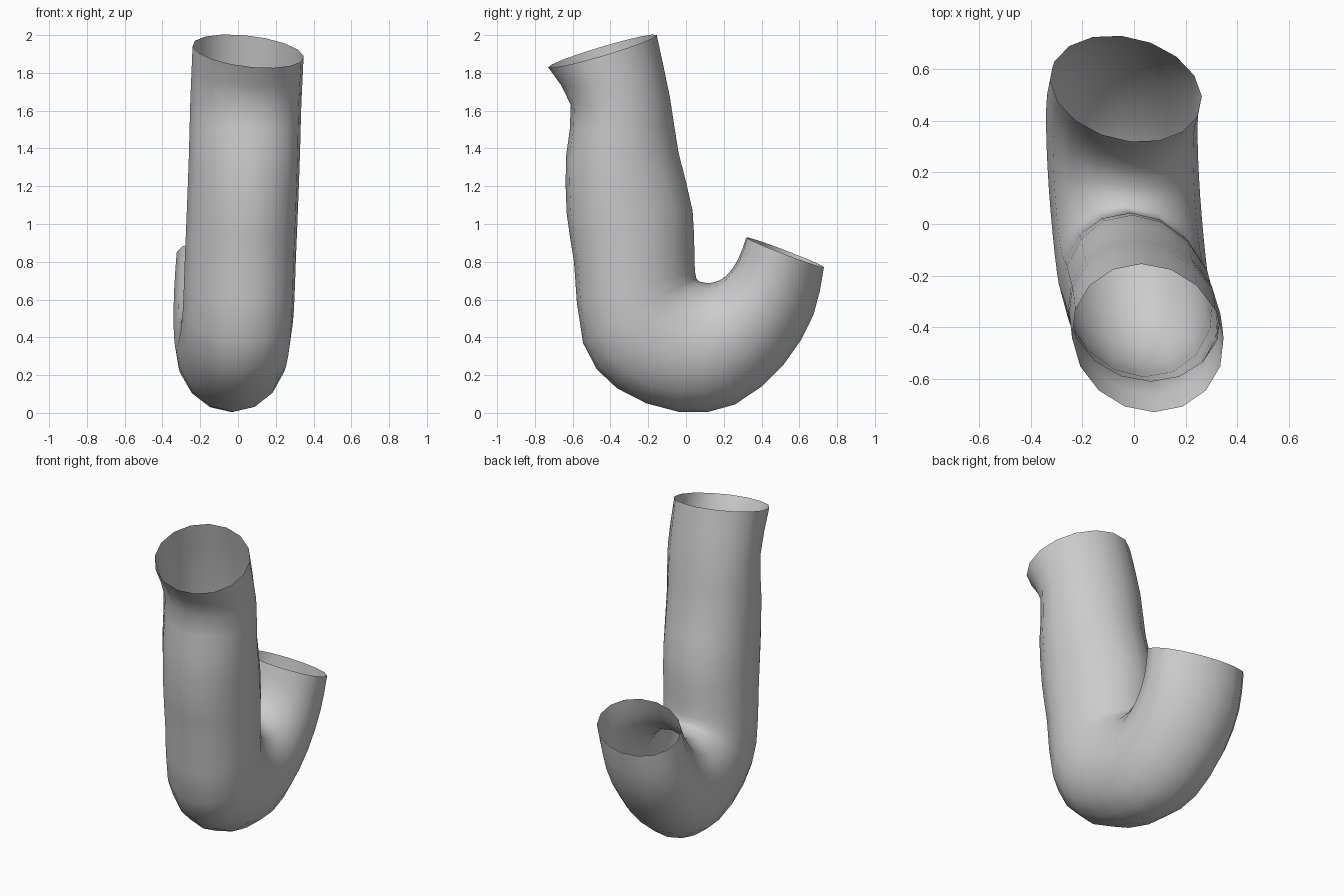
import bpy, bmesh, math
from mathutils import Vector

if "Cube" in bpy.data.objects:
    bpy.data.objects.remove(bpy.data.objects["Cube"])

# Side profile of the bent tube: outer (y, z) and matching inner (y, z)
PROFILE = [
    (-.73, 1.83, -.155, 2.00),
    (-.61, 1.63, -.085, 1.67),
    (-.635, 1.36, -.04, 1.38),
    (-.632, 1.06, .035, 1.07),
    (-.593, .80, .044, .81),
    (-.545, .37, .055, .71),
    (-.365, .13, .085, .693),
    (-.04, .006, .115, .688),
    (.26, .045, .15, .692),
    (.52, .26, .21, .722),
    (.675, .52, .275, .81),
    (.73, .77, .32, .93),
]
SIDES = 16
HALF_WIDTH = .294
TURN = .087  # the bend plane is turned slightly about z


def smooth_rings(points):
    """Insert one spline midpoint between neighbouring profile rings."""
    p = [Vector(q) for q in points]
    p = [2 * p[0] - p[1]] + p + [2 * p[-1] - p[-2]]
    rings = []
    for i in range(1, len(p) - 2):
        rings += [p[i], (9 * (p[i] + p[i + 1]) - p[i - 1] - p[i + 2]) / 16]
    return rings + [p[-2]]


# Bent open tube
bm = bmesh.new()
rings = smooth_rings(PROFILE)
loops = []
for i, (oy, oz, iy, iz) in enumerate(rings):
    t = i / (len(rings) - 1)
    cx = .015 - .042 * math.sin(math.pi * t ** 1.5)
    roll = -.025 * max(0, 1 - 8 * t)
    loop = []
    for k in range(SIDES):
        a = 2 * math.pi * k / SIDES
        c, s = math.cos(a), math.sin(a)
        x = HALF_WIDTH * s
        y = (oy + iy + c * (oy - iy)) / 2
        z = (oz + iz + c * (oz - iz)) / 2 + roll * s
        loop.append(bm.verts.new((cx + x - y * TURN, y - .1 * t * x, z)))
    loops.append(loop)
for a, b in zip(loops, loops[1:]):
    for k in range(SIDES):
        n = (k + 1) % SIDES
        bm.faces.new((a[k], a[n], b[n], b[k]))
for f in bm.faces:
    f.smooth = True
bmesh.ops.recalc_face_normals(bm, faces=bm.faces)
mesh = bpy.data.meshes.new("bent_tube")
bm.to_mesh(mesh)
bm.free()
tube = bpy.data.objects.new("bent_tube", mesh)
bpy.context.collection.objects.link(tube)
